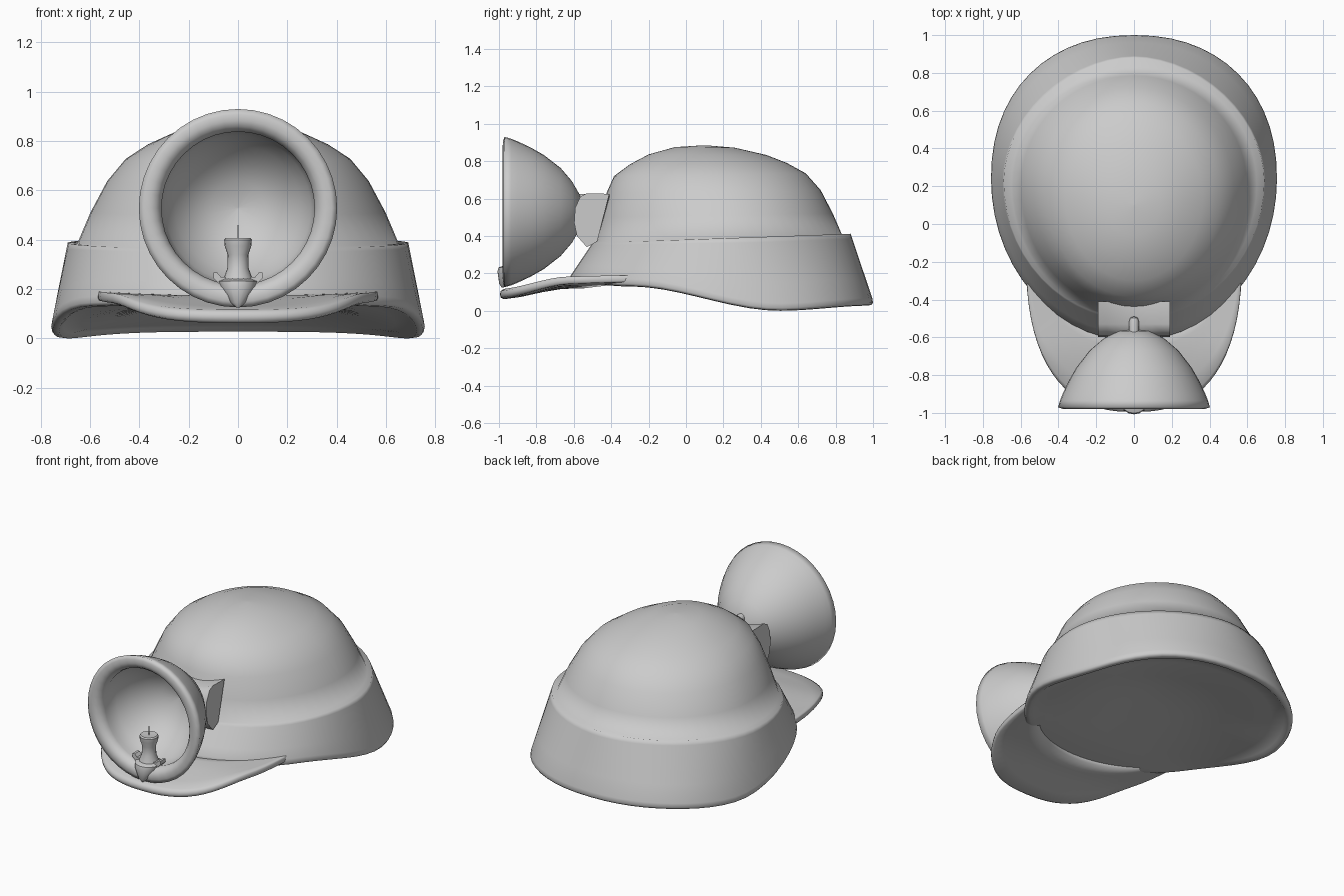
import bpy, bmesh, math
from mathutils import Vector

if "Cube" in bpy.data.objects:
    bpy.data.objects.remove(bpy.data.objects["Cube"], do_unlink=True)

grey = bpy.data.materials.new("plain grey")
grey.use_nodes = True
COLOUR = (0.6, 0.6, 0.6, 1)
grey.diffuse_color = COLOUR
grey.node_tree.nodes["Principled BSDF"].inputs["Base Color"].default_value = COLOUR


def finish(name, bm, angle):
    bmesh.ops.remove_doubles(bm, verts=bm.verts, dist=0.0005)
    bmesh.ops.recalc_face_normals(bm, faces=bm.faces)
    mesh = bpy.data.meshes.new(name)
    bm.to_mesh(mesh)
    bm.free()
    mesh.materials.append(grey)
    obj = bpy.data.objects.new(name, mesh)
    bpy.context.collection.objects.link(obj)
    bpy.ops.object.select_all(action='DESELECT')
    obj.select_set(True)
    bpy.context.view_layer.objects.active = obj
    bpy.ops.object.shade_smooth_by_angle(angle=math.radians(angle))


def loft(name, rings, closed=True, cap=False, angle=40):
    """Skin a list of equally long point rings."""
    bm = bmesh.new()
    rows = [[bm.verts.new(p) for p in ring] for ring in rings]
    n = len(rows[0])
    for a, b in zip(rows, rows[1:]):
        for i in range(n if closed else n - 1):
            j = (i + 1) % n
            bm.faces.new((a[i], a[j], b[j], b[i]))
    if cap:
        bm.faces.new(rows[0])
        bm.faces.new(rows[-1])
    finish(name, bm, angle)


def lerp_table(table, x):
    """Smoothly interpolate between (x, value) pairs."""
    for (x0, v0), (x1, v1) in zip(table, table[1:]):
        if x <= x1:
            t = max(0, (x - x0) / (x1 - x0))
            return v0 + (v1 - v0) * t * t * (3 - 2 * t)
    return table[-1][1]


def power(v, p):
    return math.copysign(abs(v) ** (2 / p), v)


# Cap: ovals given by front, back, half width and a height rule
SEG = 56


def oval(front, back, half, z_rule, p_back=2.0):
    mid = front + (back - front) * 0.53
    points = []
    for i in range(SEG):
        a = math.tau * i / SEG
        c, s = math.cos(a), math.sin(a)
        p = p_back if s > 0 else 2
        y = mid + power(s, p) * (back - mid if s > 0 else mid - front)
        points.append(Vector((half * power(c, p), y, z_rule(y))))
    return points


def tilted(front, back, half, z_front, z_back, p_back=2.0):
    return oval(front, back, half, lambda y: z_front + (z_back - z_front) * (y - front) / (back - front), p_back)


def hem(y):
    return lerp_table([(-0.62, 0.15), (-0.3, 0.13), (0.5, 0.0), (1.0, 0.028)], y)


def hem_ring(inset, lift):
    return oval(-0.62 + inset, 1.0 - inset, 0.757 - inset, lambda y: hem(y) + lift, 2.2)


def floor_ring(k):
    """Shallow hollow underside, rising from hem to middle."""
    m = 0.95 * (1 - k)
    return oval(0.2 - 0.8 * m, 0.2 + 0.79 * m, 0.745 * m,
                lambda y: hem(y) + (0.14 - hem(y)) * min(1, 0.15 + 1.3 * k), 2.2)


dome = [(0.095, 0.105, 0.005, 0.885, 0.885), (-0.06, 0.26, 0.145, 0.875, 0.872),
        (-0.2, 0.43, 0.26, 0.836, 0.833), (-0.3, 0.54, 0.365, 0.783, 0.79),
        (-0.385, 0.64, 0.455, 0.72, 0.735), (-0.425, 0.72, 0.53, 0.63, 0.645),
        (-0.46, 0.785, 0.598, 0.5, 0.52), (-0.495, 0.835, 0.65, 0.37, 0.405)]
band_top = tilted(-0.5, 0.88, 0.69, 0.362, 0.412, 1.85)
band_low = hem_ring(0.004, 0.04)
band = [[a.lerp(b, t) for a, b in zip(band_top, band_low)] for t in (0, 0.08, 0.4, 0.7, 1)]
hem_roll = [hem_ring(0.0, 0.015), hem_ring(0.008, 0.003), hem_ring(0.033, 0.0)]
underside = [floor_ring(k) for k in (0, 0.1, 0.25, 0.45, 0.7, 0.98)]
loft("cap_shell", [tilted(*d) for d in dome] + band + hem_roll + underside, cap=True, angle=120)

# Brim: cupped visor with a rounded edge, its ends tucked into the cap
N = 36


def brim_row(t, dz):
    row = []
    for i in range(N + 1):
        a = math.pi * i / N
        c, s = math.cos(a), math.sin(a)
        inner = Vector((0.5 * c, -0.15 - 0.4 * s, 0))
        outer = Vector((0.572 * power(c, 2.5), -0.15 - 0.845 * power(s, 2.5), 0))
        p = inner.lerp(outer, t)
        side = (p.x / 0.57) ** 2
        p.z = dz * (1 - 0.35 * side) + 0.022 * side
        p.z += lerp_table([(-1.0, 0.088), (-0.62, 0.146), (-0.3, 0.15)], p.y)
        row.append(p)
    return row


steps = [0, 0.25, 0.5, 0.75, 0.95]
section = [brim_row(t, 0.028) for t in steps] + [brim_row(0.99, 0.018), brim_row(1.0, 0.0), brim_row(0.99, -0.018)]
section += [brim_row(t, -0.027) for t in reversed(steps)]
loft("brim", section + section[:1], closed=False, angle=100)


def revolve(name, profile, origin, axis, n=40, lean=0.0, angle=40):
    """Turn (radius, offset) pairs round the y or z axis; lean pushes lower rings forward."""
    rings = []
    top = profile[-1][1]
    for r, h in profile:
        centre = Vector(origin) - Vector((0, lean * (top - h), 0))
        ring = []
        for i in range(n):
            a = math.tau * i / n
            u, v = r * math.cos(a), r * math.sin(a)
            ring.append(centre + Vector((u, h, v) if axis == 'y' else (u, v, h)))
        rings.append(ring)
    loft(name, rings, cap=True, angle=angle)


# Lamp bowl: hollow reflector with a rolled rim
bowl = [(0.003, 0.415), (0.09, 0.403), (0.165, 0.36), (0.235, 0.3), (0.305, 0.21), (0.345, 0.14),
        (0.378, 0.07), (0.392, 0.035), (0.402, 0.0), (0.38, -0.008), (0.355, -0.01), (0.332, 0.0),
        (0.316, 0.02), (0.31, 0.045), (0.314, 0.075), (0.295, 0.14), (0.255, 0.215),
        (0.19, 0.29), (0.11, 0.345), (0.003, 0.37)]
revolve("lamp_bowl", bowl, (0, -0.97, 0.528), 'y', angle=110)

# Burner: pointed cup leaning over the rim, side lugs, flared nozzle and wick
BURNER_Y = -0.915
revolve("burner_cup", [(0.006, 0.125), (0.03, 0.145), (0.074, 0.21), (0.08, 0.232), (0.05, 0.245)],
        (0, BURNER_Y, 0), 'z', 16, lean=0.54)
revolve("burner_nozzle", [(0.06, 0.235), (0.056, 0.25), (0.043, 0.285), (0.042, 0.34), (0.054, 0.375),
                          (0.056, 0.4), (0.05, 0.408), (0.02, 0.405)], (0, BURNER_Y, 0), 'z', 20)
revolve("wick", [(0.003, 0.39), (0.002, 0.46)], (0, BURNER_Y, 0), 'z', 6)
for side, label in ((1, "left"), (-1, "right")):
    outline = [(0.03, 0.225), (0.08, 0.225), (0.1, 0.245), (0.1, 0.268), (0.085, 0.268), (0.07, 0.25), (0.03, 0.25)]
    loft("burner_lug_" + label, [[Vector((side * x, BURNER_Y + dy, z)) for x, z in outline]
                                 for dy in (-0.025, 0.025)], cap=True)

# Bracket: saddle-topped block holding the lamp to the cap
profile = [(-0.41, 0.625), (-0.53, 0.628), (-0.565, 0.61), (-0.593, 0.55), (-0.598, 0.47), (-0.583, 0.4),
           (-0.53, 0.34), (-0.475, 0.37)]
saddle = []
for step in range(-4, 5):
    dip = 0.04 * (1 - (step / 4) ** 2)
    saddle.append([Vector((0.19 * step / 4, y, z - (dip if z > 0.6 else 0))) for y, z in profile])
loft("lamp_bracket", saddle, cap=True)
revolve("bracket_pin", [(0.026, -0.07), (0.026, -0.01), (0.02, 0.008), (0.006, 0.014)], (0, -0.505, 0.6), 'y', 14)
